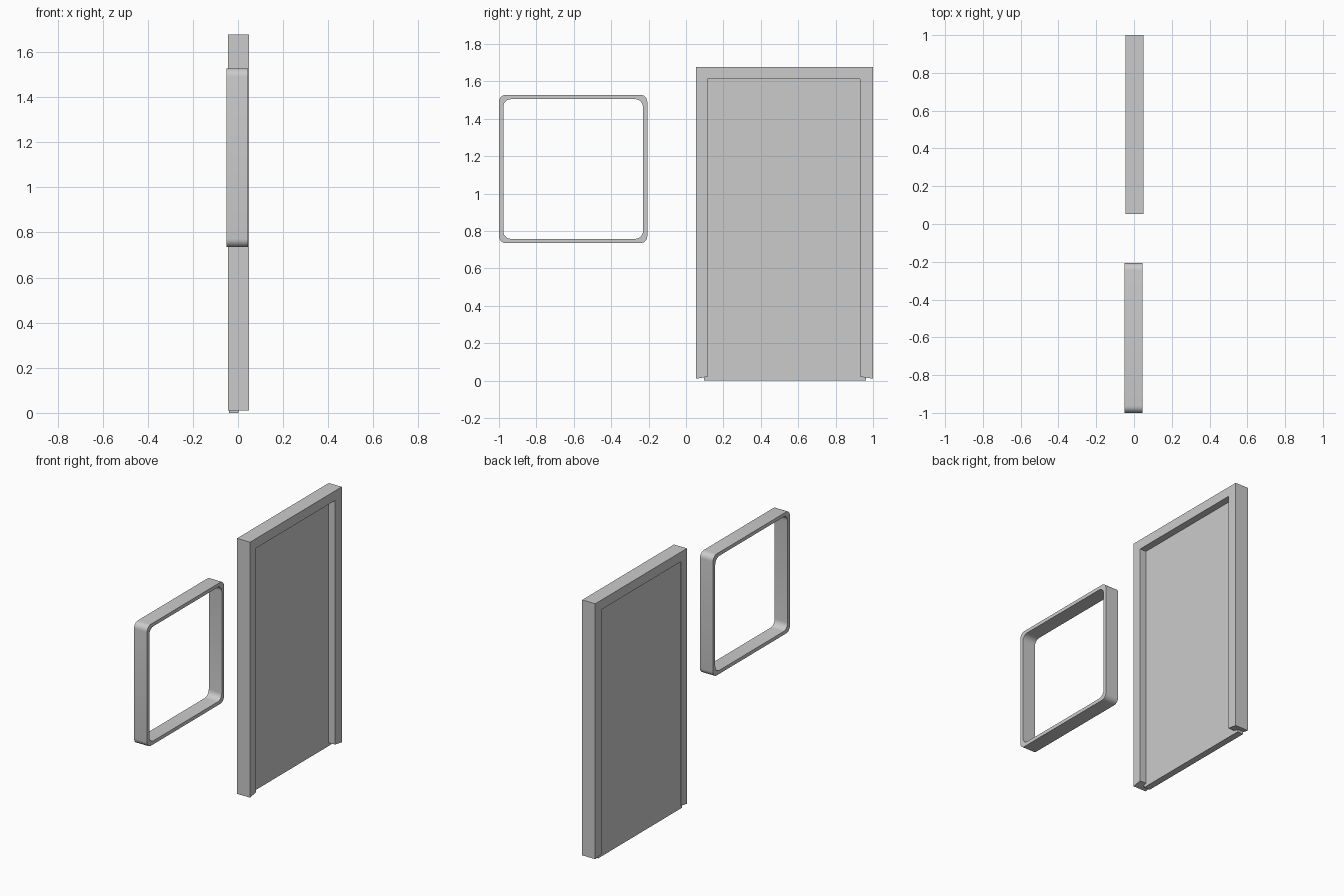
import bpy, bmesh, math

if "Cube" in bpy.data.objects:
    bpy.data.objects.remove(bpy.data.objects["Cube"])


def rounded_rect(y0, y1, z0, z1, r, seg=6):
    """Outline of a rounded rectangle in the y-z plane."""
    pts = []
    corners = ((y1 - r, z1 - r), (y0 + r, z1 - r), (y0 + r, z0 + r), (y1 - r, z0 + r))
    for k, (cy, cz) in enumerate(corners):
        for i in range(seg + 1):
            a = math.pi / 2 * (k + i / seg)
            pts.append((cy + r * math.cos(a), cz + r * math.sin(a)))
    return pts


def finish(bm, name):
    bmesh.ops.recalc_face_normals(bm, faces=bm.faces)
    me = bpy.data.meshes.new(name)
    bm.to_mesh(me)
    bm.free()
    ob = bpy.data.objects.new(name, me)
    bpy.context.collection.objects.link(ob)
    return ob


def extrude_profile(name, pts, x0, x1):
    bm = bmesh.new()
    face = bm.faces.new([bm.verts.new((x0, y, z)) for y, z in pts])
    out = bmesh.ops.extrude_face_region(bm, geom=[face])
    moved = [v for v in out["geom"] if isinstance(v, bmesh.types.BMVert)]
    bmesh.ops.translate(bm, verts=moved, vec=(x1 - x0, 0, 0))
    return finish(bm, name)


def ring(name, outer, inner, x0, x1):
    bm = bmesh.new()
    loops = [[bm.verts.new((x, y, z)) for y, z in pts]
             for pts, x in ((outer, x0), (outer, x1), (inner, x1), (inner, x0))]
    n = len(outer)
    for a, b in zip(loops, loops[1:] + loops[:1]):
        for i in range(n):
            j = (i + 1) % n
            bm.faces.new((a[i], a[j], b[j], b[i]))
    return finish(bm, name)


# Door frame: U-shaped profile with slightly sloped feet
extrude_profile("door_frame", [
    (0.054, 0.01), (0.115, 0.021), (0.115, 1.614), (0.931, 1.614),
    (0.931, 0.021), (1.0, 0.01), (1.0, 1.677), (0.054, 1.677)], -0.045, 0.049)

# Door panel, let into the frame on the -x side
extrude_profile("door_panel", [
    (0.096, 0.0), (0.962, 0.0), (0.962, 1.645), (0.096, 1.645)], -0.04, 0.003)

# Open window frame with rounded corners
window = ring("window_frame",
              rounded_rect(-1.0, -0.207, 0.735, 1.528, 0.037),
              rounded_rect(-0.977, -0.23, 0.758, 1.505, 0.042),
              -0.05, 0.044)
bpy.ops.object.select_all(action='DESELECT')
window.select_set(True)
bpy.context.view_layer.objects.active = window
bpy.ops.object.shade_smooth_by_angle(angle=math.radians(35))
